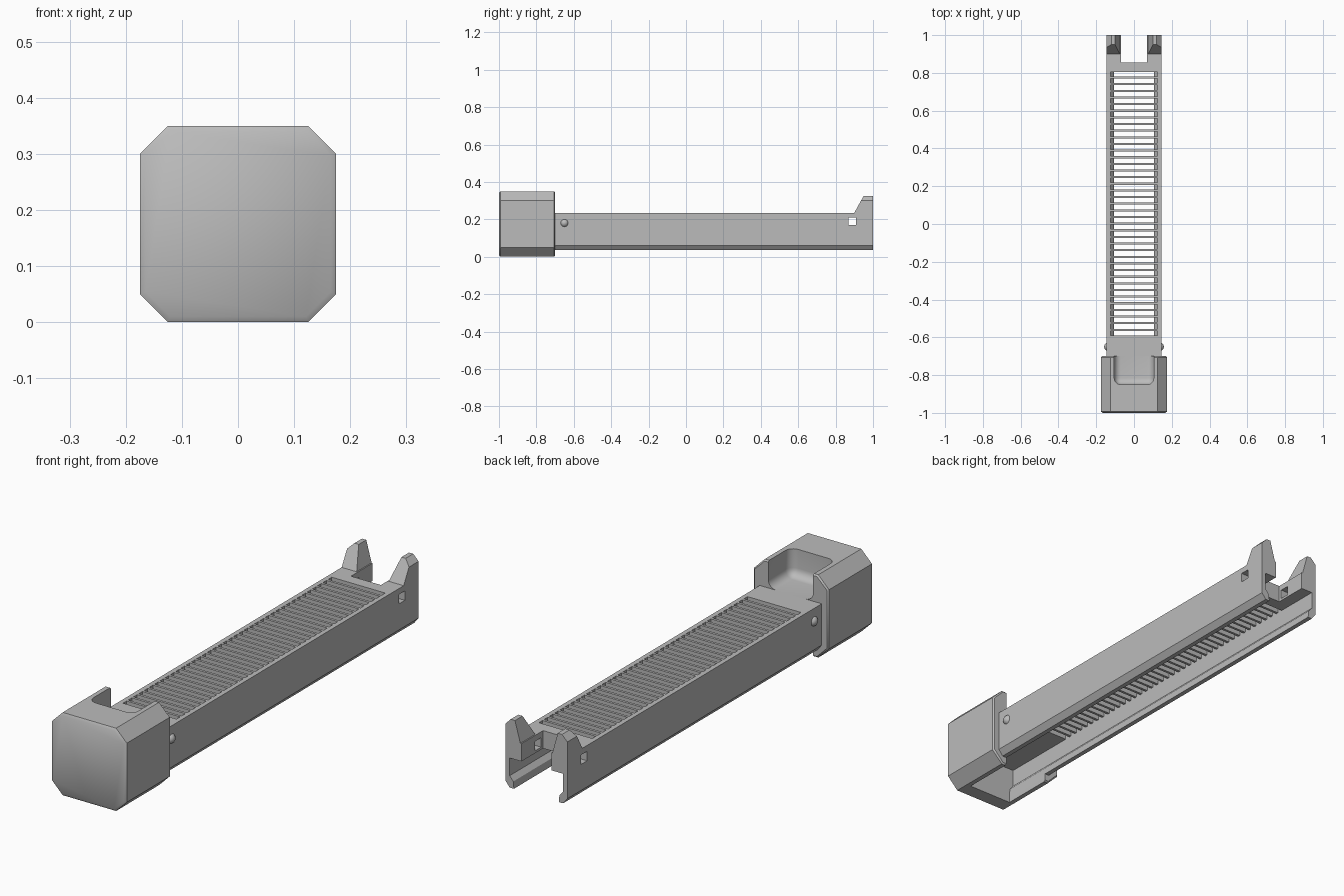
import bpy, bmesh, math
from mathutils import Vector, Matrix

if "Cube" in bpy.data.objects:
    bpy.data.objects.remove(bpy.data.objects["Cube"])

grey = bpy.data.materials.new("plain_grey")
grey.diffuse_color = (0.5, 0.5, 0.5, 1)
grey.use_nodes = True
grey.node_tree.nodes["Principled BSDF"].inputs["Base Color"].default_value = grey.diffuse_color


def finish(name, bm):
    bmesh.ops.recalc_face_normals(bm, faces=bm.faces)
    me = bpy.data.meshes.new(name)
    bm.to_mesh(me)
    bm.free()
    me.materials.append(grey)
    ob = bpy.data.objects.new(name, me)
    bpy.context.collection.objects.link(ob)
    return ob


def loft(name, rings):
    """Skin closed rings of points and cap both ends."""
    bm = bmesh.new()
    vs = [[bm.verts.new(p) for p in r] for r in rings]
    n = len(vs[0])
    for a, b in zip(vs, vs[1:]):
        for i in range(n):
            j = (i + 1) % n
            bm.faces.new((a[i], a[j], b[j], b[i]))
    bm.faces.new(vs[0])
    bm.faces.new(vs[-1])
    return finish(name, bm)


def extrude(name, profile, y0, y1):
    return loft(name, [[(x, y, z) for x, z in profile] for y in (y0, y1)])


def add_box(bm, lo, hi):
    lo, hi = Vector(lo), Vector(hi)
    m = Matrix.Translation((lo + hi) / 2) @ Matrix.Diagonal((*(hi - lo), 1))
    return bmesh.ops.create_cube(bm, size=1, matrix=m)["verts"]


def box(name, lo, hi):
    bm = bmesh.new()
    add_box(bm, lo, hi)
    return finish(name, bm)


def cut(ob, cutter):
    cutter.hide_render = True
    m = ob.modifiers.new("cut", "BOOLEAN")
    m.operation, m.solver, m.object = "DIFFERENCE", "EXACT", cutter
    bpy.context.view_layer.objects.active = ob
    bpy.ops.object.modifier_apply(modifier=m.name)
    bpy.data.objects.remove(cutter)


def smooth(ob):
    bpy.ops.object.select_all(action="DESELECT")
    ob.select_set(True)
    bpy.context.view_layer.objects.active = ob
    bpy.ops.object.shade_smooth_by_angle(angle=math.radians(35))


def mirrored(half):
    return half + [(-x, z) for x, z in reversed(half)]


# inner channel: narrow mouth, sloped ledge, straight walls
mouth = [(0.105, 0.035), (0.108, 0.065), (0.125, 0.085), (0.125, 0.16)]

# rail: inverted channel with chamfered lower edges
outer = [(0.145, 0.235), (0.145, 0.06), (0.125, 0.035)]
rail = extrude("rail", mirrored(outer + mouth), -0.7, 1.0)
Y0, Y1 = -0.59, 0.805
cut(rail, box("grille_cutter", (-0.125, Y0, 0.12), (0.125, Y1, 0.3)))
cut(rail, box("notch_cutter", (-0.07, 0.855, 0.1), (0.07, 1.1, 0.3)))
cut(rail, box("pin_hole_cutter", (-0.3, 0.868, 0.17), (0.3, 0.908, 0.21)))

# grille ribs across the opening
bm = bmesh.new()
SLOTS, T = 40, 0.011
pitch = (Y1 - Y0 + T) / SLOTS
for i in range(1, SLOTS):
    y = Y0 + i * pitch - T
    add_box(bm, (-0.125, y, 0.16), (0.125, y + T, 0.235))
finish("grille_ribs", bm)

# tapered horns at the back end
horn = [(0.145, 0.235), (0.145, 0.30), (0.12, 0.325), (0.10, 0.325), (0.075, 0.235)]
for s, side in ((1, "right"), (-1, "left")):
    front = [(s * x, 0.9 + (z - 0.235) * 0.55, z) for x, z in horn]
    loft("horn_" + side, [front, [(s * x, 1.0, z) for x, z in horn]])

    # domed side button
    bm = bmesh.new()
    bmesh.ops.create_uvsphere(
        bm, u_segments=24, v_segments=12, radius=0.022,
        matrix=Matrix.Translation((s * 0.136, -0.65, 0.18)) @ Matrix.Rotation(math.pi / 2, 4, "Y"))
    bmesh.ops.delete(bm, geom=[v for v in bm.verts if s * v.co.x < 0.13], context="VERTS")
    smooth(finish("button_" + side, bm))


# end block: chamfered square with bevelled rims
def octagon(y, inset):
    h, c = 0.175 - inset, 0.05 - 0.586 * inset
    k = h - c
    pts = [(h, -k), (h, k), (k, h), (-k, h), (-h, k), (-h, -k), (-k, -h), (k, -h)]
    return [(x, y, z + 0.175) for x, z in pts]


block = loft("end_block", [octagon(-1.0, 0.01), octagon(-0.993, 0),
                           octagon(-0.706, 0), octagon(-0.7, 0.006)])
cavity = [(0.105, -0.05)] + mouth
cut(block, extrude("channel_cutter", mirrored(cavity), -0.93, -0.6))

# rounded thumb scoop in the block top
bm = bmesh.new()
add_box(bm, (-0.105, -0.85, 0.235), (0.105, -0.5, 0.45))
edges = [e for e in bm.edges
         if all(v.co.z < 0.3 for v in e.verts) and any(v.co.y < -0.8 for v in e.verts)
         or all(v.co.y < -0.8 for v in e.verts) and e.verts[0].co.x * e.verts[1].co.x > 0]
bmesh.ops.bevel(bm, geom=edges, offset=0.035, segments=6, profile=0.5, affect="EDGES")
cut(block, finish("scoop_cutter", bm))
smooth(block)
